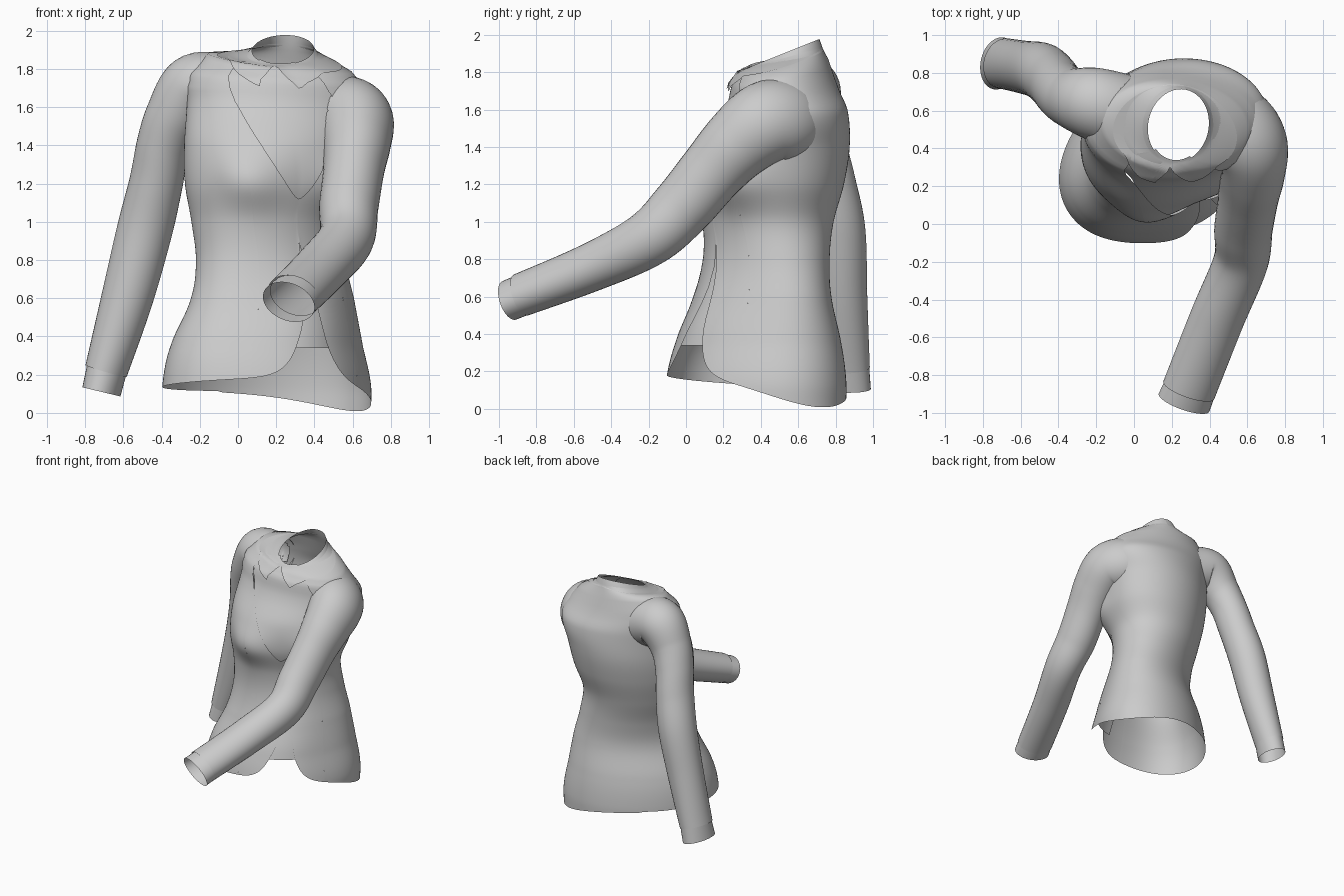
import bpy
import math
from mathutils import Vector

default_cube = bpy.data.objects.get("Cube")
if default_cube:
    bpy.data.objects.remove(default_cube, do_unlink=True)

cloth = bpy.data.materials.new("grey cloth")
cloth.use_nodes = True
cloth_colour = (0.6, 0.6, 0.6, 1)
cloth.diffuse_color = cloth_colour
cloth.node_tree.nodes["Principled BSDF"].inputs["Base Color"].default_value = cloth_colour

# Body sections: level, centre x, centre y, half width, half depth, turn, side tilt, back tilt
SECTIONS = [
    (0.0, .15, .38, .59, .42, 33, 0, 0),
    (.15, .15, .38, .59, .42, 33, 0, 0),
    (.35, .15, .39, .55, .38, 34, 0, 0),
    (.6, .18, .41, .47, .31, 34, 0, 0),
    (.8, .17, .43, .42, .3, 32, 0, 0),
    (1.0, .15, .44, .41, .33, 28, 0, 0),
    (1.2, .17, .45, .46, .38, 24, 0, 0),
    (1.4, .19, .48, .48, .385, 18, 0, 0),
    (1.6, .22, .53, .49, .33, 8, -.04, 0),
    (1.74, .2, .52, .46, .285, 0, -.07, 0),
    (1.84, .22, .52, .37, .235, -6, -.12, .15),
    (1.87, .23, .52, .19, .21, -10, 0, .25),
    (1.9, .235, .52, .16, .195, -12, 0, .4),
]
NECK = SECTIONS[-1][0]

# Sleeves: centre x, y, z, then the two radii along each arm
SLEEVES = {
    "right": [(-.08, .6, 1.67, .2, .2), (-.22, .64, 1.69, .19, .19),
              (-.33, .67, 1.55, .155, .16), (-.39, .71, 1.4, .14, .15),
              (-.43, .76, 1.2, .14, .15), (-.49, .81, .95, .145, .15),
              (-.58, .83, .6, .135, .14), (-.69, .85, .22, .11, .135)],
    "left": [(.4, .56, 1.53, .21, .21), (.53, .51, 1.54, .22, .23),
             (.61, .41, 1.52, .205, .22), (.62, .27, 1.41, .18, .195),
             (.605, .14, 1.27, .16, .175), (.58, -.02, 1.08, .155, .165),
             (.565, -.2, .91, .145, .15), (.44, -.5, .76, .145, .13),
             (.29, -.88, .61, .145, .115)],
}
CUFFS = {
    "right": [(-.685, .85, .235, .105, .13), (-.715, .85, .11, .1, .14)],
    "left": [(.3, -.86, .615, .14, .11), (.265, -.945, .58, .145, .108)],
}


def blend(rows, i, t):
    """Smooth interpolation between rows i and i + 1."""
    a, b, c, d = (rows[min(max(k, 0), len(rows) - 1)] for k in range(i - 1, i + 3))
    return [q + t / 2 * (r - p + t * (2 * p - 5 * q + 4 * r - s + t * (3 * (q - r) + s - p)))
            for p, q, r, s in zip(a, b, c, d)]


def section(level):
    i = 0
    while i < len(SECTIONS) - 2 and SECTIONS[i + 1][0] < level:
        i += 1
    low, high = SECTIONS[i], SECTIONS[i + 1]
    t = (level - low[0]) / (high[0] - low[0])
    if level > 1.7:
        return [p + (q - p) * t for p, q in zip(low, high)]
    return blend(SECTIONS, i, t)


def body(angle, level, grow=0.0):
    """Point on the body; angle 0 is the front, positive to the wearer's left."""
    _, cx, cy, a, b, turn, side, back = section(level)
    grow += .05 * math.exp(-((abs(angle) - .6) / .35) ** 2 - ((level - 1.22) / .14) ** 2)
    grow += .06 * math.exp(-(angle / .5) ** 2 - (max(level - .4, 0) / .35) ** 2)
    u = (a + grow) * math.sin(angle)
    v = -(b + grow) * math.cos(angle)
    c, s = math.cos(math.radians(turn)), math.sin(math.radians(turn))
    x, y = u * c - v * s, u * s + v * c
    return Vector((cx + x, cy + y, level + side * x + back * y))


def centre(path, v):
    last = len(path) - 1
    i = min(int(v * last), last - 1)
    return blend(path, i, v * last - i)


def inside_body(p):
    _, cx, cy, a, b, turn, side, back = section(min(max(p.z, 0), NECK))
    level = p.z - side * (p.x - cx) - back * (p.y - cy)
    _, cx, cy, a, b, turn, side, back = section(min(max(level, 0), NECK))
    c, s = math.cos(math.radians(turn)), math.sin(math.radians(turn))
    x, y = p.x - cx, p.y - cy
    return level < NECK and math.hypot((x * c + y * s) / a, (y * c - x * s) / b) < .94


SLEEVE_SPOTS = [centre(path, k / 40) for path in SLEEVES.values() for k in range(41)]


def inside_sleeve(p):
    return any((p - Vector(q[:3])).length < .86 * q[3] for q in SLEEVE_SPOTS)


def sheet(name, point, columns, rows, wrap=False, hidden=None):
    """Grid surface from point(u, v), leaving out faces buried in other parts."""
    verts = [point(i / columns, j / rows)
             for i in range(columns if wrap else columns + 1) for j in range(rows + 1)]
    step, count, faces = rows + 1, len(verts), []
    for i in range(columns):
        for j in range(rows):
            k, n = i * step + j, ((i + 1) * step + j) % count
            if not (hidden and hidden((verts[k] + verts[n + 1]) / 2)):
                faces.append((k, n, n + 1, k + 1))
    mesh = bpy.data.meshes.new(name)
    mesh.from_pydata(verts, [], faces)
    mesh.materials.append(cloth)
    obj = bpy.data.objects.new(name, mesh)
    bpy.context.collection.objects.link(obj)
    for polygon in mesh.polygons:
        polygon.use_smooth = True


# Jacket: cutaway hem and V neckline, as limits on each column
V_HALF = .58


def hem(d):
    dip = .14 * math.exp(-((d - 1.55) / .95) ** 2)
    return .15 + .035 * math.cos(d) - dip + .72 * math.exp(-abs(d) / .115)


def neckline(d):
    return 1.12 + .5 * (abs(d) / V_HALF) ** 1.5


def jacket_front(u, v):
    d = (2 * u - 1) * V_HALF
    low, high = hem(d), neckline(d)
    return body(d, low + (high - low) * v)


def jacket_wrap(u, v):
    d = V_HALF + u * (2 * math.pi - 2 * V_HALF)
    if d > math.pi:
        d -= 2 * math.pi
    low = hem(d)
    return body(d, low + (NECK - low) * v)


sheet("jacket_front", jacket_front, 48, 40)
sheet("jacket_back_and_sides", jacket_wrap, 90, 80, hidden=inside_sleeve)

# Shirt front behind the opening
sheet("shirt_front", lambda u, v: body((2 * u - 1) * (.3 + .36 * v),
                                       .34 + (NECK - .34) * v, -.012), 28, 60)

# Folded collar with two points
COLLAR_EDGE = [(0, 1.88), (.22, 1.70), (.7, 1.84), (math.pi, 1.865)]


def collar(side):
    def point(u, v):
        d = math.pi * u ** 1.8
        low = next(z0 + (z1 - z0) * (d - d0) / (d1 - d0)
                   for (d0, z0), (d1, z1) in zip(COLLAR_EDGE, COLLAR_EDGE[1:]) if d <= d1)
        return body(side * d, NECK + (low - NECK) * v, .015 * v * (1 - .8 * u))
    return point


for side, label in ((1, "left"), (-1, "right")):
    sheet(label + "_collar", collar(side), 40, 10)


# Sleeves and cuffs
def tube(path):
    def point(u, v):
        x, y, z, wide, deep = centre(path, v)
        ahead, behind = centre(path, min(v + .01, 1)), centre(path, max(v - .01, 0))
        along = (Vector(ahead[:3]) - Vector(behind[:3])).normalized()
        across = along.cross(Vector((0, 1, -1))).normalized()
        a = 2 * math.pi * u
        return (Vector((x, y, z)) + across * wide * math.cos(a)
                + along.cross(across) * deep * math.sin(a))
    return point


for label in SLEEVES:
    sheet(label + "_sleeve", tube(SLEEVES[label]), 36, 72, wrap=True, hidden=inside_body)
    sheet(label + "_cuff", tube(CUFFS[label]), 36, 3, wrap=True)
